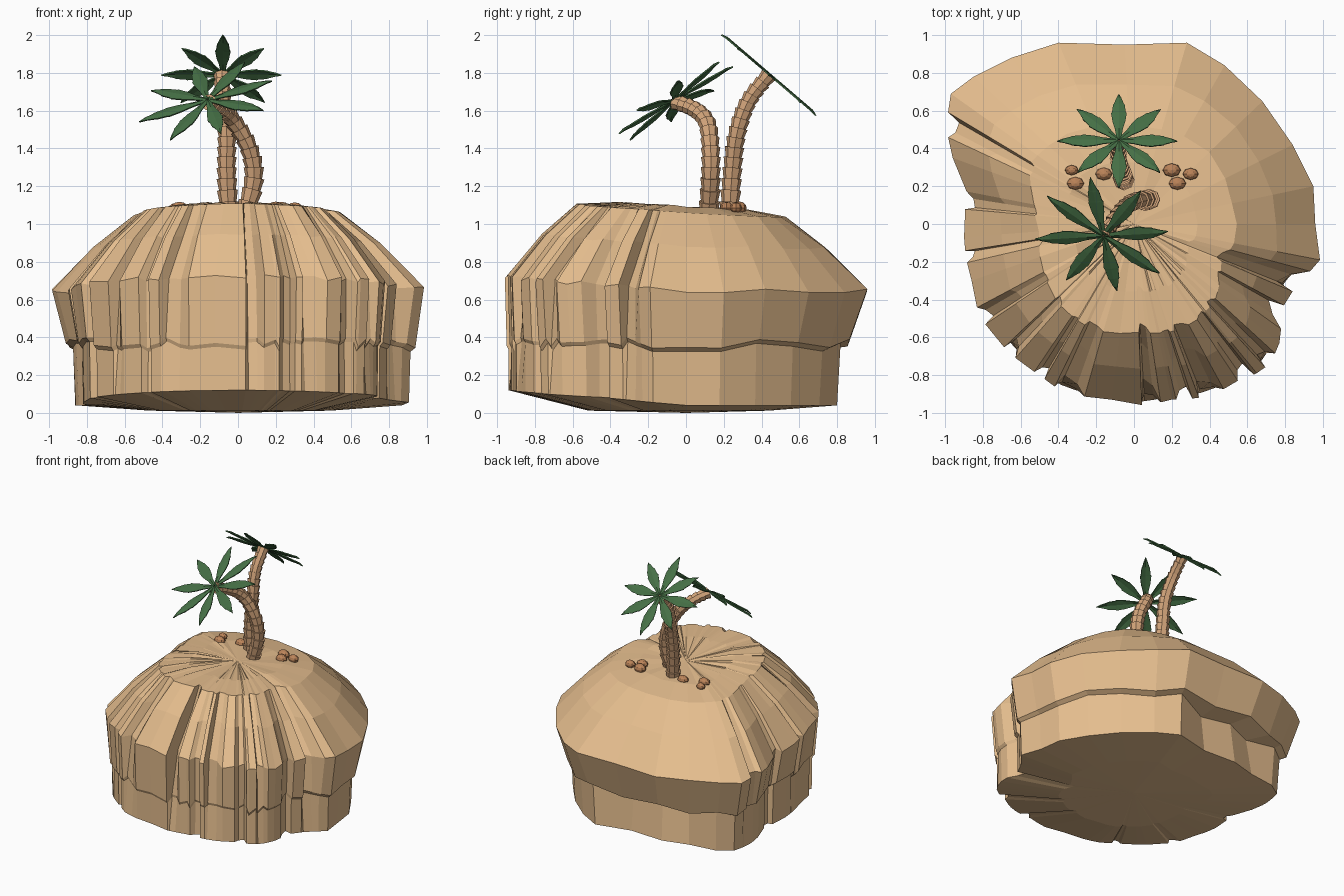
import bpy, bmesh, random
from math import sin, cos, radians, degrees, atan2, hypot, tau
from mathutils import Vector, Matrix

if "Cube" in bpy.data.objects:
    bpy.data.objects.remove(bpy.data.objects["Cube"])

random.seed(4)
Z = Vector((0, 0, 1))


def material(name, rgb):
    m = bpy.data.materials.new(name)
    m.diffuse_color = (*rgb, 1)
    m.use_nodes = True
    m.node_tree.nodes["Principled BSDF"].inputs["Base Color"].default_value = m.diffuse_color
    return m


SAND = material("sandstone", (0.78, 0.51, 0.27))
BARK = material("bark", (0.66, 0.38, 0.20))
LEAF = material("leaf", (0.06, 0.16, 0.06))
NUT = material("nut", (0.50, 0.23, 0.10))


def finish(bm, name, mat):
    bmesh.ops.recalc_face_normals(bm, faces=bm.faces[:])
    me = bpy.data.meshes.new(name)
    bm.to_mesh(me)
    bm.free()
    me.materials.append(mat)
    ob = bpy.data.objects.new(name, me)
    bpy.context.collection.objects.link(ob)
    return ob


def polar(points):
    return sorted((degrees(atan2(y, x)) % 360, hypot(x, y)) for x, y in points)


def radius(table, a):
    t = [(table[-1][0] - 360, table[-1][1])] + table + [(table[0][0] + 360, table[0][1])]
    for (a0, r0), (a1, r1) in zip(t, t[1:]):
        if a0 <= a <= a1:
            return r0 + (r1 - r0) * (a - a0) / max(a1 - a0, 1e-6)


# Rock: widest outline and plateau outline seen from above
OUTLINE = polar([
    (0.28, 0.96), (0.48, 0.84), (0.68, 0.65), (0.84, 0.42), (0.95, 0.2), (0.96, 0), (0.985, -0.19),
    (0.86, -0.32), (0.78, -0.45), (0.77, -0.63), (0.72, -0.74), (0.65, -0.79), (0.55, -0.83),
    (0.4, -0.91), (0.2, -0.93), (0.03, -0.96), (-0.12, -0.93), (-0.39, -0.88), (-0.5, -0.8),
    (-0.65, -0.69), (-0.82, -0.48), (-0.86, -0.3), (-0.9, -0.07), (-0.88, 0.16), (-0.96, 0.35),
    (-0.99, 0.5), (-0.97, 0.69), (-0.85, 0.78), (-0.65, 0.88), (-0.4, 0.96), (-0.05, 0.95)])
PLATEAU = polar([
    (0.15, 0.5), (0.4, 0.38), (0.52, 0.1), (0.55, -0.06), (0.46, -0.2), (0.43, -0.4), (0.33, -0.51),
    (0.2, -0.57), (0, -0.57), (-0.12, -0.58), (-0.27, -0.53), (-0.4, -0.42), (-0.48, -0.25),
    (-0.5, -0.05), (-0.53, 0.12), (-0.55, 0.32), (-0.35, 0.48), (-0.1, 0.52)])

# Erosion grooves: angle, half width, depth, opens upward (1) or downward (-1)
GROOVES = [(152, 3, 0.07, 1), (172, 3, 0.05, -1), (191, 2, 0.05, 1), (211, 3, 0.06, -1),
           (226, 2.5, 0.08, 1), (238, 2, 0.06, -1), (249, 5, 0.08, 1), (275.5, 3, 0.14, 1),
           (286, 2.5, 0.07, -1), (294.5, 4, 0.09, 1), (306, 2.5, 0.08, -1), (315, 2.5, 0.08, 1),
           (328, 3.5, 0.08, -1), (341, 4, 0.10, 1)]
CUT = {1: (0, 0.3, 0.35, 1, 1, 0.35), -1: (0.7, 0.8, 0.8, 1, 0.7, 0.2)}

stations = []
for a, w, d, k in GROOVES:
    stations += [(a - w, 0, k), (a - 0.7 * w * k, d, k), (a + 0.3 * w * k, 0.7 * d, k), (a + w, 0, k)]
for a, _ in OUTLINE:
    if all(abs(a - g[0]) > g[1] + 0.8 for g in GROOVES):
        stations.append((a, 0, 1))
stations.sort()


def rock_column(a, depth, kind):
    """Radius and height at each level, bottom to plateau, for one angle."""
    t = radians(a)
    s = (1 + sin(t)) / 2
    front = max(0, -sin(t))
    R, P = radius(OUTLINE, a), radius(PLATEAU, a)
    notch = 0.11 if 92 < a < 128 else 0
    out = 0.99 - 0.09 * s
    zr = 0.645 + 0.075 * front + random.uniform(-0.012, 0.012)
    zp = 1.075 - 0.035 * sin(t) - 0.015 * abs(cos(t))
    zl = 0.36 + random.uniform(-0.03, 0.03)
    levels = [(R * (0.98 - 0.15 * s - notch * 0.5), 0.04 + 0.08 * front),
              (R * (out - 0.01 - 0.04 * s - notch), zl - 0.01),
              (R * out, zl + 0.01), (R, zr),
              ((R + P) / 2, (zr + zp) / 2 + 0.03), (P, zp)]
    return [((r - depth * c) * cos(t), (r - depth * c) * sin(t), z)
            for (r, z), c in zip(levels, CUT[kind])]


bm = bmesh.new()
rings = []
for a, d, k in stations:
    col = rock_column(a, d, k)
    bx, by, bz = col[0]
    px, py, pz = col[-1]
    s = sin(radians(a))
    low = (bx * 0.55, by * 0.55, 0.012)
    high = (px * 0.62, py * 0.62, 1.092 - 0.02 * s + random.uniform(-0.006, 0.006))
    rings.append([bm.verts.new(p) for p in [low] + col + [high]])
base, crest = bm.verts.new((0, 0, 0)), bm.verts.new((0, 0, 1.09))
for c0, c1 in zip(rings, rings[1:] + rings[:1]):
    for i in range(len(c0) - 1):
        bm.faces.new((c0[i], c1[i], c1[i + 1], c0[i + 1]))
    bm.faces.new((base, c1[0], c0[0]))
    bm.faces.new((crest, c0[-1], c1[-1]))
finish(bm, "rock", SAND)


def spline(pts, t):
    """Catmull-Rom point at t in 0..1."""
    p = [Vector(q) for q in pts]
    p = [2 * p[0] - p[1]] + p + [2 * p[-1] - p[-2]]
    u = t * (len(pts) - 1)
    i = min(int(u), len(pts) - 2)
    u -= i
    a, b, c, d = p[i:i + 4]
    return 0.5 * (2 * b + (c - a) * u + (2 * a - 5 * b + 4 * c - d) * u * u
                  + (3 * b - a - 3 * c + d) * u ** 3)


# Trunk: stacked flaring rings along a bent path
def trunk(name, path, count=15):
    bm = bmesh.new()
    for i in range(count):
        a, b = spline(path, i / count), spline(path, (i + 1) / count)
        axis = b - a
        r = 0.052 - 0.012 * i / count
        m = Matrix.Translation((a + b) / 2) @ Z.rotation_difference(axis).to_matrix().to_4x4()
        bmesh.ops.create_cone(bm, cap_ends=True, segments=8, radius1=r * 0.85, radius2=r * 1.08,
                              depth=axis.length * 1.12, matrix=m)
    finish(bm, name, BARK)


# Crown: eight flat, lightly notched fronds around a tilted axis
FROND = [(0.02, 0.010), (0.25, 0.020), (0.40, 0.033), (0.58, 0.041), (0.60, 0.036),
         (0.76, 0.030), (0.78, 0.025), (0.90, 0.012)]


def crown(name, centre, normal, phase, length):
    bm = bmesh.new()
    frame = Matrix.Translation(centre) @ Z.rotation_difference(Vector(normal)).to_matrix().to_4x4()
    for i in range(8):
        m = frame @ Matrix.Rotation(radians(phase) + tau * i / 8, 4, 'Z')
        L = length * random.uniform(0.95, 1.04)
        rows = [[bm.verts.new(m @ Vector((t * L, s * w, 0.006 if s == 0 else 0)))
                 for s in (-1, 0, 1)] for t, w in FROND]
        tip = bm.verts.new(m @ Vector((L, 0, -0.004)))
        for p, q in zip(rows, rows[1:]):
            for j in (0, 1):
                bm.faces.new((p[j], q[j], q[j + 1], p[j + 1]))
        for j in (0, 1):
            bm.faces.new((rows[-1][j], tip, rows[-1][j + 1]))
    ob = finish(bm, name, LEAF)
    mod = ob.modifiers.new("thickness", 'SOLIDIFY')
    mod.thickness = 0.008
    mod.offset = 0


trunk("tall_palm_trunk", [(-0.05, 0.23, 1.05), (-0.06, 0.245, 1.28), (-0.06, 0.27, 1.48),
                          (-0.08, 0.33, 1.65), (-0.085, 0.435, 1.785)])
crown("tall_palm_crown", (-0.08, 0.44, 1.79), (0, 0.65, 0.76), 0, 0.32)
trunk("short_palm_trunk", [(0.04, 0.12, 1.05), (0.085, 0.13, 1.24), (0.06, 0.13, 1.40),
                           (-0.02, 0.11, 1.54), (-0.09, 0.04, 1.61), (-0.155, -0.055, 1.645)])
crown("short_palm_crown", (-0.16, -0.06, 1.655), (-0.27, -0.65, 1), 8, 0.37)

# Fallen nuts on the plateau
for i, (x, y, r) in enumerate([(-0.33, 0.285, 0.036), (-0.31, 0.215, 0.046), (-0.16, 0.265, 0.045),
                               (0.20, 0.285, 0.048), (0.30, 0.265, 0.042), (0.23, 0.215, 0.046)]):
    bm = bmesh.new()
    m = Matrix.Translation((x, y, 1.085)) @ Matrix.Diagonal((r, r * 0.75, r * 0.7, 1))
    bmesh.ops.create_uvsphere(bm, u_segments=8, v_segments=6, radius=1, matrix=m)
    finish(bm, f"nut_{i + 1}", NUT)
